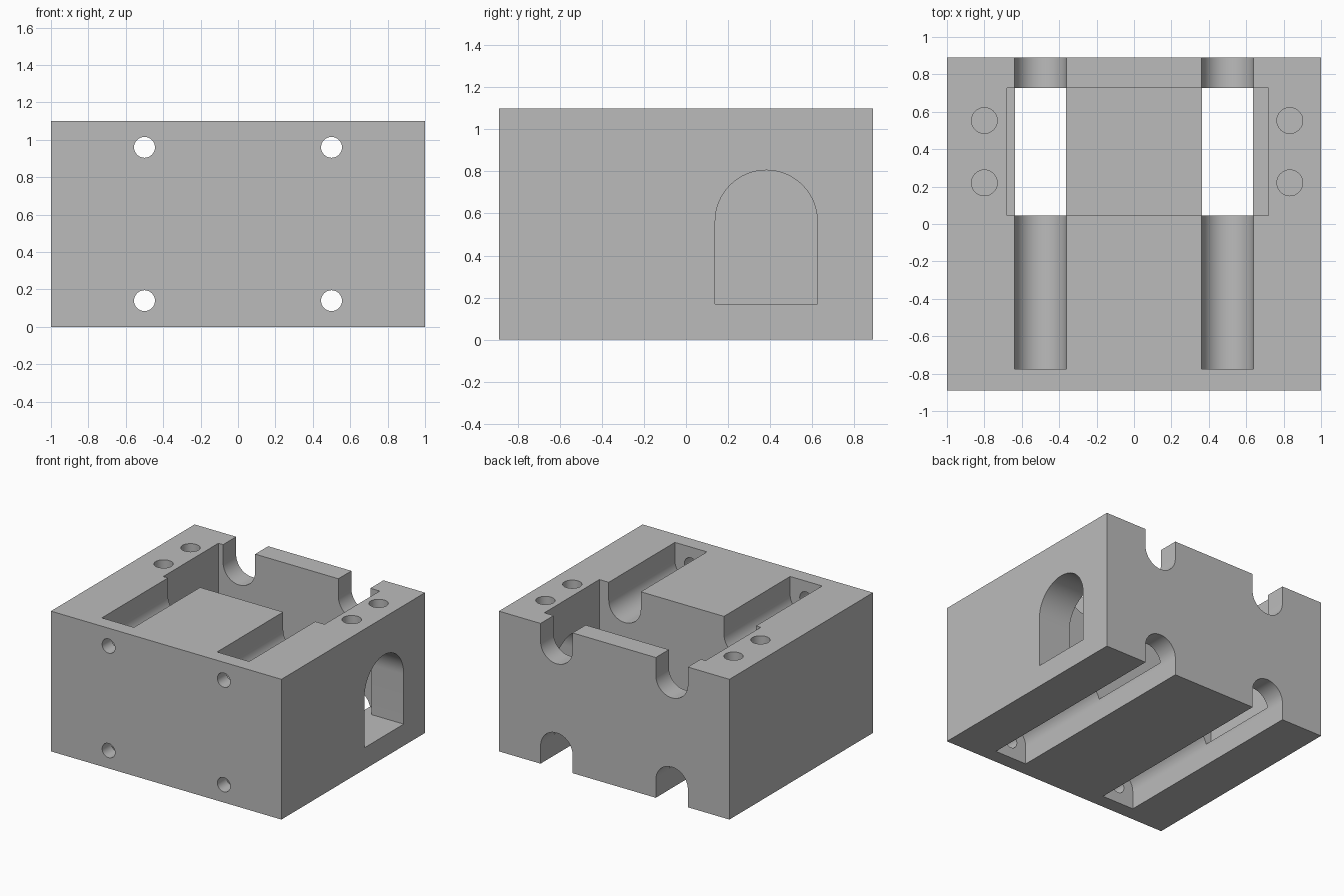
import bpy, bmesh, math
from mathutils import Vector

if "Cube" in bpy.data.objects:
    bpy.data.objects.remove(bpy.data.objects["Cube"])

HX, HY, H = 1.0, 0.89, 1.10      # half width, half depth, height
SEG = 32

grey = bpy.data.materials.new("plain_grey")
grey.diffuse_color = (0.5, 0.5, 0.5, 1)
grey.use_nodes = True
grey.node_tree.nodes["Principled BSDF"].inputs["Base Color"].default_value = grey.diffuse_color


def prism(name, profile, axis, lo, hi):
    """Extrude a 2D profile along an axis; profile is (y,z), (x,z) or (x,y)."""
    def place(a, b, t):
        return {"x": (t, a, b), "y": (a, t, b), "z": (a, b, t)}[axis]
    bm = bmesh.new()
    face = bm.faces.new([bm.verts.new(place(a, b, lo)) for a, b in profile])
    ext = bmesh.ops.extrude_face_region(bm, geom=[face])
    verts = [v for v in ext["geom"] if isinstance(v, bmesh.types.BMVert)]
    bmesh.ops.translate(bm, verts=verts, vec=Vector(place(0, 0, hi - lo)))
    bmesh.ops.recalc_face_normals(bm, faces=bm.faces)
    mesh = bpy.data.meshes.new(name)
    bm.to_mesh(mesh)
    bm.free()
    ob = bpy.data.objects.new(name, mesh)
    bpy.context.collection.objects.link(ob)
    return ob


def rect(a0, a1, b0, b1):
    return [(a0, b0), (a1, b0), (a1, b1), (a0, b1)]


def circle(a, b, r):
    return [(a + r * math.cos(2 * math.pi * i / SEG),
             b + r * math.sin(2 * math.pi * i / SEG)) for i in range(SEG)]


def arch(a, r, base, centre):
    """Straight sides from base to centre, closed by a half circle."""
    s = 1 if centre > base else -1
    arc = [(a + r * math.cos(math.pi * i / SEG),
            centre + s * r * math.sin(math.pi * i / SEG)) for i in range(SEG + 1)]
    return [(a - r, base), (a + r, base)] + arc


# solid block
block = prism("block", rect(-HX, HX, -HY, HY), "z", 0, H)
block.data.materials.append(grey)
cutters = []

# round-bottomed rod channels in top and underside, open at the back,
# each with a small bore through the front wall
for x in (-0.5, 0.5):
    for base, centre in ((H + 0.1, 0.96), (-0.1, 0.14)):
        cutters.append(prism("channel_cutter", arch(x, 0.139, base, centre), "y", -0.775, HY + 0.1))
        cutters.append(prism("bore_cutter", circle(x, centre, 0.056), "y", -HY - 0.1, -0.7))

# deep rectangular pocket
cutters.append(prism("pocket_cutter", rect(-0.68, 0.72, 0.045, 0.728), "z", 0.17, H + 0.1))

# arched window from the right side into the pocket
cutters.append(prism("window_cutter", arch(0.382, 0.243, 0.17, 0.563), "x", 0.68, HX + 0.1))

# blind screw holes either side of the pocket
for x in (-0.8, 0.833):
    for y in (0.22, 0.553):
        cutters.append(prism("screw_hole_cutter", circle(x, y, 0.069), "z", H - 0.25, H + 0.1))

for c in cutters:
    c.hide_render = True
    mod = block.modifiers.new("cut", "BOOLEAN")
    mod.operation, mod.solver, mod.object = "DIFFERENCE", "EXACT", c

# bake the cuts and discard the cutters
bpy.context.view_layer.update()
result = bpy.data.meshes.new_from_object(
    block.evaluated_get(bpy.context.evaluated_depsgraph_get()))
block.modifiers.clear()
block.data = result
for c in cutters:
    bpy.data.objects.remove(c)

bpy.ops.object.select_all(action="DESELECT")
block.select_set(True)
bpy.context.view_layer.objects.active = block
bpy.ops.object.shade_smooth_by_angle(angle=math.radians(30))
